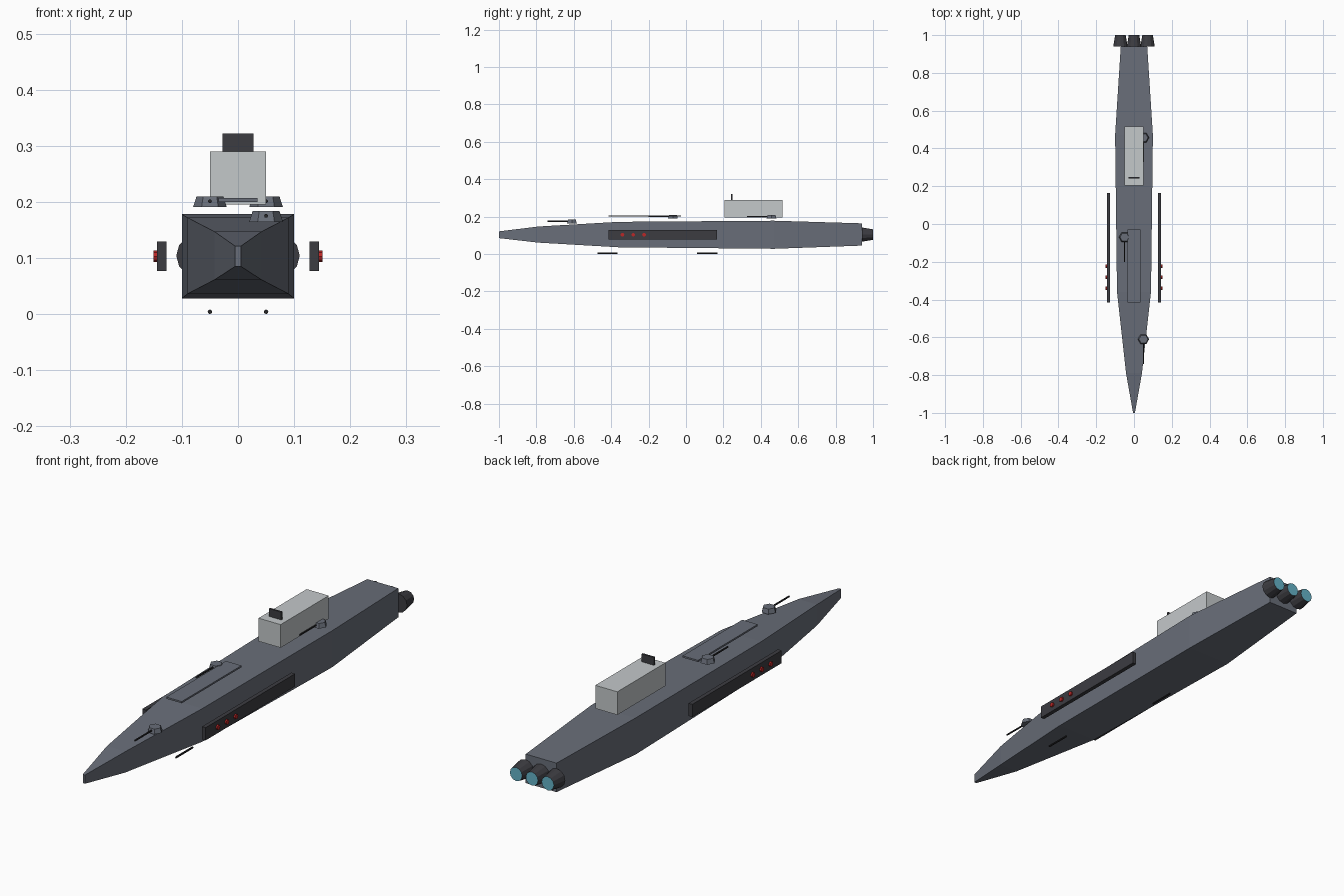
import bpy, bmesh
from math import radians
from mathutils import Matrix, Vector

cube = bpy.data.objects.get("Cube")
if cube:
    bpy.data.objects.remove(cube, do_unlink=True)


def material(name, rgb):
    m = bpy.data.materials.new(name)
    m.use_nodes = True
    m.diffuse_color = (*rgb, 1)
    m.node_tree.nodes["Principled BSDF"].inputs["Base Color"].default_value = (*rgb, 1)
    return m


HULL = material("hull grey", (0.14, 0.155, 0.19))
LIGHT = material("pale grey", (0.55, 0.58, 0.59))
DARK = material("dark grey", (0.045, 0.045, 0.053))
BLACK = material("gun black", (0.02, 0.02, 0.022))
RED = material("signal red", (0.5, 0.02, 0.02))
BLUE = material("engine glow blue", (0.13, 0.45, 0.58))


def finish(name, bm, *mats):
    bmesh.ops.recalc_face_normals(bm, faces=bm.faces)
    mesh = bpy.data.meshes.new(name)
    bm.to_mesh(mesh)
    bm.free()
    for m in mats:
        mesh.materials.append(m)
    ob = bpy.data.objects.new(name, mesh)
    bpy.context.collection.objects.link(ob)
    return ob


def box(name, lo, hi, mat):
    lo, hi = Vector(lo), Vector(hi)
    bm = bmesh.new()
    bmesh.ops.create_cube(bm, size=1, matrix=Matrix.Translation((lo + hi) / 2)
                          @ Matrix.Diagonal((*(hi - lo), 1)))
    return finish(name, bm, mat)


def frustum(name, centre, r1, r2, depth, axis, sides, mat, cap=None):
    """Cone section along an axis; the far end can take a second material."""
    turn = {"x": Matrix.Rotation(radians(90), 4, "Y"),
            "y": Matrix.Rotation(radians(-90), 4, "X"),
            "z": Matrix.Identity(4)}[axis]
    bm = bmesh.new()
    bmesh.ops.create_cone(bm, cap_ends=True, segments=sides, radius1=r1, radius2=r2,
                          depth=depth, matrix=Matrix.Translation(centre) @ turn)
    if cap:
        max(bm.faces, key=lambda f: f.calc_center_median()["xyz".index(axis)]).material_index = 1
    return finish(name, bm, mat, *([cap] if cap else []))


# Hull: rectangular stations (y, half width, bottom, top) skinned bow to stern
stations = [(-1, 0.005, 0.085, 0.121), (-0.79, 0.042, 0.061, 0.147),
            (-0.36, 0.09, 0.036, 0.172), (0.47, 0.1, 0.028, 0.178),
            (0.94, 0.07, 0.045, 0.164)]
bm = bmesh.new()
rings = [[bm.verts.new(p) for p in ((-w, y, b), (w, y, b), (w, y, t), (-w, y, t))]
         for y, w, b, t in stations]
for a, b in zip(rings, rings[1:]):
    for i in range(4):
        j = (i + 1) % 4
        bm.faces.new((a[i], a[j], b[j], b[i]))
bm.faces.new(rings[0])
bm.faces.new(rings[-1])
finish("hull", bm, HULL)

# Deck plate, superstructure and sensor panel
box("deck_plate", (-0.035, -0.415, 0.2), (0.035, -0.028, 0.207), HULL)
box("superstructure", (-0.05, 0.205, 0.195), (0.05, 0.517, 0.29), LIGHT)
box("sensor_panel", (-0.028, 0.24, 0.29), (0.028, 0.248, 0.322), DARK)

# Side armour with signal lamps
for side, s in (("left", 1), ("right", -1)):
    x1, x2 = sorted((s * 0.127, s * 0.144))
    box(side + "_armour", (x1, -0.415, 0.077), (x2, 0.165, 0.129), DARK)
    for i in range(3):
        frustum(f"{side}_lamp_{i + 1}", (s * 0.146, -0.34 + i * 0.058, 0.103),
                0.01, 0.01, 0.01, "x", 8, RED)

# Gun turrets with forward barrels
for name, x, y, z in (("bow", 0.05, -0.61, 0.174), ("middle", -0.05, -0.07, 0.2),
                      ("aft", 0.05, 0.457, 0.2)):
    turret = frustum(name + "_turret", (0, 0, 0), 0.03, 0.024, 0.019, "z", 6, HULL)
    turret.location = (x, y, z)
    turret.rotation_euler.z = radians(90)  # corners point to the sides
    frustum(name + "_barrel", (x, y - 0.07, z + 0.001), 0.0035, 0.0035, 0.12, "y", 8, BLACK)

# Keel rods
for name, x, y in (("front", 0.05, -0.42), ("rear", -0.05, 0.114)):
    frustum(name + "_keel_rod", (x, y, 0.004), 0.004, 0.004, 0.108, "y", 8, BLACK)

# Engine nozzles with glowing ends
for name, x in (("right", -0.072), ("centre", 0), ("left", 0.072)):
    frustum(name + "_engine", (x, 0.97, 0.104), 0.038, 0.028, 0.06, "y", 12, DARK, BLUE)
